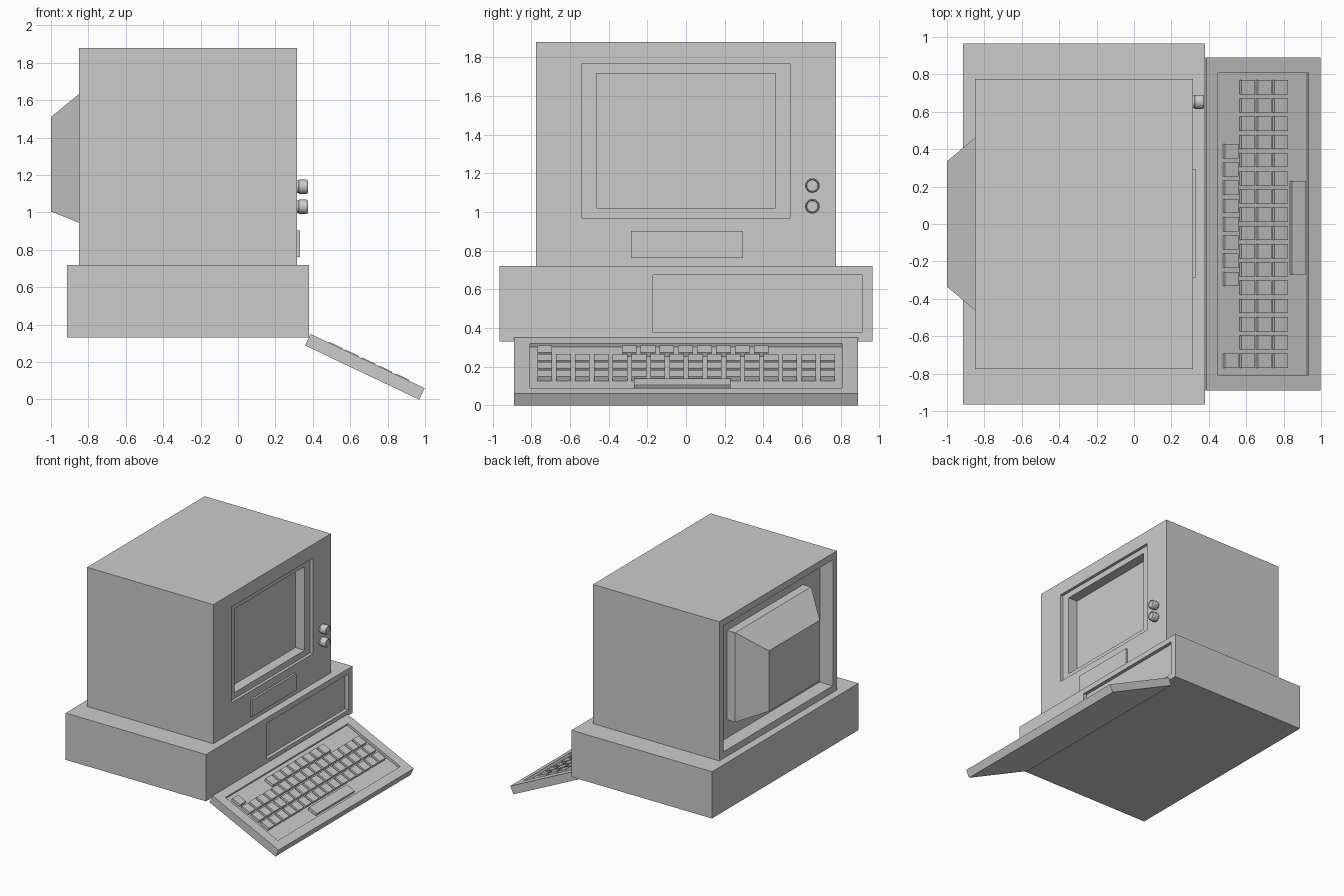
import bpy, bmesh, math
from mathutils import Matrix, Vector

cube = bpy.data.objects.get("Cube")
if cube:
    bpy.data.objects.remove(cube, do_unlink=True)

grey = bpy.data.materials.new("plain_grey")
grey.use_nodes = True
COLOUR = (0.6, 0.6, 0.6, 1)
grey.diffuse_color = COLOUR
grey.node_tree.nodes["Principled BSDF"].inputs["Base Color"].default_value = COLOUR


def finish(bm, name):
    """Turn a bmesh into a named grey object."""
    bmesh.ops.recalc_face_normals(bm, faces=bm.faces)
    mesh = bpy.data.meshes.new(name)
    bm.to_mesh(mesh)
    bm.free()
    mesh.materials.append(grey)
    obj = bpy.data.objects.new(name, mesh)
    bpy.context.collection.objects.link(obj)
    return obj


def add_box(bm, x, y, z, matrix=Matrix()):
    """Add a box given its (min, max) range on each axis."""
    size = [b - a for a, b in (x, y, z)]
    mid = Vector([(a + b) / 2 for a, b in (x, y, z)])
    bmesh.ops.create_cube(bm, size=1, matrix=matrix @ Matrix.Translation(mid) @ Matrix.Diagonal((*size, 1)))


def box(name, x, y, z, matrix=Matrix()):
    bm = bmesh.new()
    add_box(bm, x, y, z, matrix)
    return finish(bm, name)


def cut(obj, x, y, z, matrix=Matrix()):
    """Sink a rectangular recess into an object."""
    cutter = box("cutter", x, y, z, matrix)
    cutter.hide_render = True
    mod = obj.modifiers.new("recess", 'BOOLEAN')
    mod.operation, mod.solver, mod.object = 'DIFFERENCE', 'EXACT', cutter
    bpy.context.view_layer.objects.active = obj
    bpy.ops.object.modifier_apply(modifier=mod.name)
    bpy.data.objects.remove(cutter, do_unlink=True)


# Monitor housing with stepped screen recess and open back
FRONT, BACK = 0.315, -0.85
housing = box("monitor_housing", (BACK, FRONT), (-0.775, 0.775), (0.72, 1.88))
cut(housing, (FRONT - 0.025, 0.5), (-0.537, 0.537), (0.97, 1.767))
cut(housing, (FRONT - 0.11, 0.5), (-0.463, 0.463), (1.02, 1.717))
cut(housing, (-1.2, BACK + 0.12), (-0.72, 0.72), (0.775, 1.825))

# Tube cover: a collar that tapers towards the back
bm = bmesh.new()
rings = []
for x, half, low, high in ((-0.72, 0.5, 0.926, 1.671), (-0.804, 0.5, 0.926, 1.671), (-1.0, 0.335, 1.005, 1.51)):
    rings.append([bm.verts.new((x, y, z)) for y, z in ((-half, low), (half, low), (half, high), (-half, high))])
for a, b in zip(rings, rings[1:]):
    for i in range(4):
        j = (i + 1) % 4
        bm.faces.new((a[i], a[j], b[j], b[i]))
bm.faces.new(rings[0])
bm.faces.new(rings[-1])
finish(bm, "tube_cover")

# Front plate under the screen
box("front_plate", (FRONT - 0.01, FRONT + 0.016), (-0.285, 0.295), (0.762, 0.902))

# Knobs: short turned profile with a slightly dished cap
SIDES = 24
for label, z in (("upper", 1.137), ("lower", 1.03)):
    bm = bmesh.new()
    rings = []
    for x, r in ((-0.01, 0.034), (0.008, 0.034), (0.012, 0.038), (0.05, 0.038), (0.06, 0.032), (0.054, 0.028)):
        rings.append([bm.verts.new((FRONT + x, 0.653 + r * math.cos(t), z + r * math.sin(t)))
                      for t in (math.tau * i / SIDES for i in range(SIDES))])
    for a, b in zip(rings, rings[1:]):
        for i in range(SIDES):
            j = (i + 1) % SIDES
            bm.faces.new((a[i], a[j], b[j], b[i]))
    bm.faces.new(rings[0])
    bm.faces.new(rings[-1])
    knob = finish(bm, label + "_knob")
    bpy.ops.object.select_all(action='DESELECT')
    knob.select_set(True)
    bpy.context.view_layer.objects.active = knob
    bpy.ops.object.shade_smooth_by_angle(angle=math.radians(25))

# Computer base with a shallow drive panel recess
base = box("computer_base", (-0.915, 0.38), (-0.965, 0.965), (0.33, 0.72))
cut(base, (0.35, 0.5), (-0.17, 0.91), (0.376, 0.674))

# Keyboard: built flat, then tilted from its raised back edge
tilt = Matrix.Translation((0.388, 0, 0.35)) @ Matrix.Rotation(math.radians(25.4), 4, 'Y')
FLOOR, TOP = -0.02, 0.005
keyboard = box("keyboard_case", (0, 0.675), (-0.89, 0.89), (-0.068, 0), tilt)
cut(keyboard, (0.068, 0.603), (-0.807, 0.807), (FLOOR, 0.1), tilt)

# Keys: three full rows, a short top row and one corner key
PITCH, KEY = 0.0975, 0.08
places = [(0.204 + 0.098 * row, -0.731 + PITCH * i) for row in range(3) for i in range(16)]
places += [(0.107, -0.294 + PITCH * i) for i in range(8)] + [(0.107, -0.731)]
bm = bmesh.new()
for u, y in places:
    add_box(bm, (u, u + KEY), (y - 0.038, y + 0.038), (FLOOR, TOP), tilt)
finish(bm, "keys")
box("space_bar", (0.503, 0.582), (-0.269, 0.23), (FLOOR, TOP), tilt)
